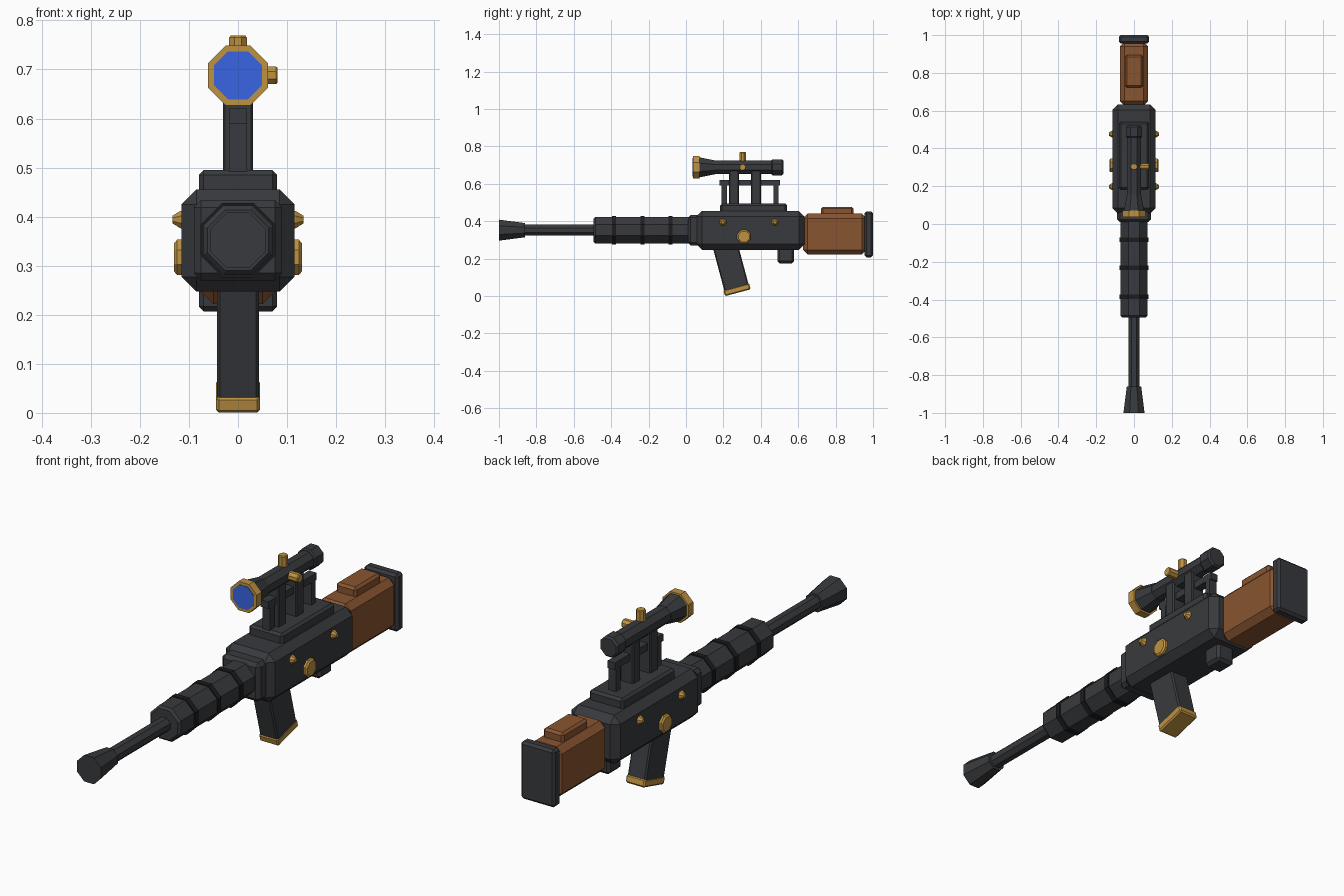
import bpy, bmesh, math
from mathutils import Matrix, Vector

if "Cube" in bpy.data.objects:
    bpy.data.objects.remove(bpy.data.objects["Cube"])


def material(name, color):
    m = bpy.data.materials.new(name)
    m.diffuse_color = (*color, 1)
    m.use_nodes = True
    m.node_tree.nodes["Principled BSDF"].inputs["Base Color"].default_value = m.diffuse_color
    return m


METAL = material("dark_metal", (0.04, 0.042, 0.047))
BLACK = material("black_metal", (0.012, 0.012, 0.014))
GOLD = material("brass", (0.52, 0.29, 0.055))
WOOD = material("wood", (0.25, 0.09, 0.03))
BLUE = material("lens_blue", (0.04, 0.13, 0.75))


def finish(bm, name, mat, bevel=0):
    if bevel:
        bmesh.ops.bevel(bm, geom=bm.edges[:], offset=bevel, segments=1, affect='EDGES')
    bmesh.ops.recalc_face_normals(bm, faces=bm.faces)
    me = bpy.data.meshes.new(name)
    bm.to_mesh(me)
    bm.free()
    me.materials.append(mat)
    ob = bpy.data.objects.new(name, me)
    bpy.context.collection.objects.link(ob)
    return ob


def box(name, x, y, z, mat=METAL, bevel=0.008, tilt=0):
    """Chamfered box from (min, max) ranges, optionally tilted about its centre on x."""
    lo, hi = Vector((x[0], y[0], z[0])), Vector((x[1], y[1], z[1]))
    bm = bmesh.new()
    bmesh.ops.create_cube(bm, size=1, matrix=Matrix.Diagonal((*(hi - lo), 1)))
    ob = finish(bm, name, mat, bevel)
    ob.location = (lo + hi) / 2
    ob.rotation_euler.x = tilt
    return ob


def octagon(name, profile, center, axis='Y', mat=METAL):
    """Eight-sided turned part; profile is (distance along axis, flat-to-centre radius)."""
    frames = {'X': ((0, 1, 0), (0, 0, 1), (1, 0, 0)),
              'Y': ((1, 0, 0), (0, 0, 1), (0, 1, 0)),
              'Z': ((1, 0, 0), (0, 1, 0), (0, 0, 1))}
    u, v, w = (Vector(a) for a in frames[axis])
    bm = bmesh.new()
    rings = []
    for d, r in profile:
        R = r / math.cos(math.pi / 8)
        angles = [math.pi / 8 + i * math.pi / 4 for i in range(8)]
        rings.append([bm.verts.new(w * d + R * (u * math.cos(a) + v * math.sin(a))) for a in angles])
    for a, b in zip(rings, rings[1:]):
        for i in range(8):
            bm.faces.new((a[i], a[(i + 1) % 8], b[(i + 1) % 8], b[i]))
    bm.faces.new(rings[0])
    bm.faces.new(rings[-1])
    ob = finish(bm, name, mat)
    ob.location = center
    return ob


def sym(w):
    return (-w, w)


# Barrel, flared muzzle and ringed handguard
AXIS = (0, 0, 0.352)
octagon("muzzle", [(-1, 0.056), (-0.86, 0.038)], AXIS)
octagon("barrel", [(-0.87, 0.029), (-0.48, 0.029)], AXIS)
octagon("handguard", [(-0.495, 0.062), (-0.485, 0.071), (0.02, 0.071)], AXIS)
for i, y in enumerate((-0.385, -0.232, -0.083)):
    octagon(f"handguard_ring_{i + 1}", [(y - 0.011, 0.076), (y + 0.011, 0.076)], AXIS, mat=BLACK)

# Receiver body
box("receiver_collar", sym(0.09), (0.01, 0.1), (0.27, 0.434), bevel=0.015)
box("receiver", sym(0.115), (0.055, 0.633), (0.247, 0.455), bevel=0.03)
box("lower_block", sym(0.042), (0.488, 0.578), (0.175, 0.27), bevel=0.012)

# Brass fittings on both sides
for side, s in (("right", 1), ("left", -1)):
    octagon(f"side_disc_{side}", [(s * 0.105, 0.036), (s * 0.124, 0.036), (s * 0.13, 0.029)],
            (0, 0.31, 0.317), 'X', GOLD)
    for i, y in enumerate((0.198, 0.476)):
        octagon(f"rivet_{side}_{i + 1}", [(s * 0.105, 0.018), (s * 0.117, 0.018), (s * 0.133, 0.008)],
                (0, y, 0.394), 'X', GOLD)

# Slanted magazine with brass floor plate
TILT = math.radians(15)
foot = Vector((0, 0.2725, 0.035))
up = Vector((0, -math.sin(TILT), math.cos(TILT)))
for name, start, length, hx, hy, mat in (("magazine", 0, 0.26, 0.043, 0.067, METAL),
                                         ("magazine_floor_plate", -0.018, 0.034, 0.045, 0.071, GOLD)):
    c = foot + up * (start + length / 2)
    box(name, sym(hx), (c.y - hy, c.y + hy), (c.z - length / 2, c.z + length / 2),
        mat, 0.006, TILT)

# Rail and scope mount
box("scope_rail_base", sym(0.08), (0.183, 0.54), (0.445, 0.495), bevel=0.01)
for i, y in enumerate((0.257, 0.374)):
    box(f"scope_post_{i + 1}", sym(0.031), (y - 0.026, y + 0.026), (0.485, 0.68), bevel=0.005)
for i, y in enumerate((0.204, 0.481)):
    box(f"sight_post_{i + 1}", sym(0.018), (y - 0.014, y + 0.014), (0.485, 0.605), bevel=0)
box("sight_bar", sym(0.018), (0.178, 0.502), (0.59, 0.62), bevel=0)

# Scope
SCOPE = (0, 0, 0.688)
octagon("scope_tube", [(0.14, 0.036), (0.47, 0.036)], SCOPE)
octagon("scope_bell", [(0.065, 0.055), (0.155, 0.037)], SCOPE)
octagon("scope_front_ring", [(0.038, 0.061), (0.072, 0.061)], SCOPE, mat=GOLD)
octagon("scope_lens", [(0.036, 0.049), (0.045, 0.049)], SCOPE, mat=BLUE)
octagon("scope_eyepiece", [(0.457, 0.038), (0.463, 0.043), (0.513, 0.043), (0.521, 0.036)], SCOPE)
KNOB = [(0.03, 0.015), (0.077, 0.015), (0.081, 0.012)]
octagon("scope_top_knob", [(d, r + 0.003) for d, r in KNOB], (0, 0.303, 0.688), 'Z', GOLD)
octagon("scope_side_knob", [(d, r + 0.003) for d, r in KNOB], (0, 0.303, 0.688), 'X', GOLD)

# Wooden stock, cheek rest and butt pad
box("stock", sym(0.075), (0.625, 0.965), (0.222, 0.44), WOOD, 0.025)
box("cheek_rest", sym(0.048), (0.722, 0.895), (0.425, 0.477), WOOD, 0.01)
box("butt_pad", sym(0.08), (0.955, 1.0), (0.207, 0.452), bevel=0.01)
